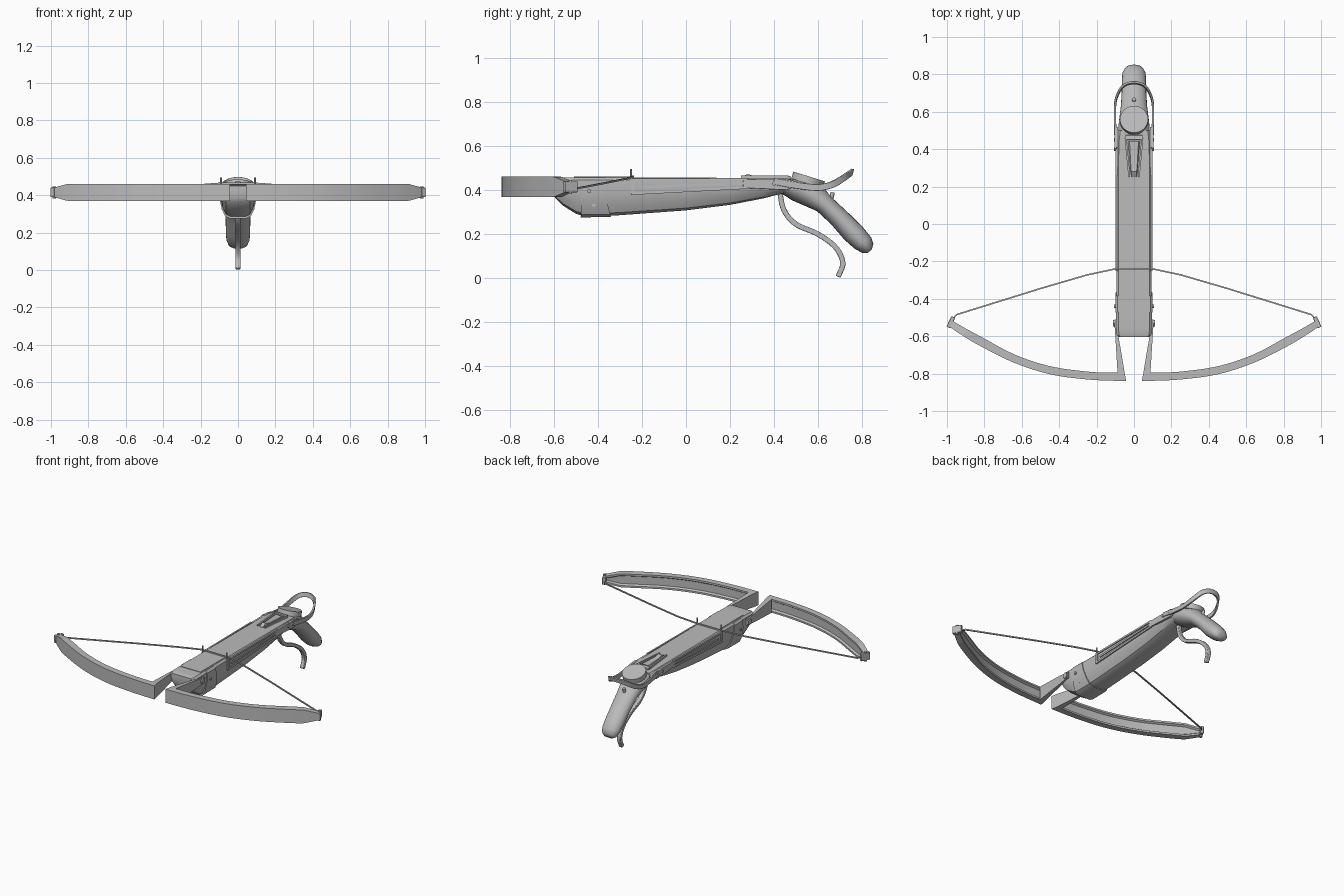
import bpy, math
from mathutils import Vector

if "Cube" in bpy.data.objects:
    bpy.data.objects.remove(bpy.data.objects["Cube"])

metal = bpy.data.materials.new("plain_grey")
metal.use_nodes = True
GREY = (0.5, 0.5, 0.5, 1)
metal.diffuse_color = GREY
metal.node_tree.nodes["Principled BSDF"].inputs["Base Color"].default_value = GREY


def finish(ob, angle=35, bevel=0):
    ob.data.materials.append(metal)
    bpy.ops.object.select_all(action="DESELECT")
    ob.select_set(True)
    bpy.context.view_layer.objects.active = ob
    if bevel:
        mod = ob.modifiers.new("bevel", "BEVEL")
        mod.width, mod.segments = bevel, 2
    bpy.ops.object.mode_set(mode="EDIT")
    bpy.ops.mesh.select_all(action="SELECT")
    bpy.ops.mesh.normals_make_consistent(inside=False)
    bpy.ops.object.mode_set(mode="OBJECT")
    bpy.ops.object.shade_smooth_by_angle(angle=math.radians(angle))
    return ob


def loft(name, rings, angle=35, bevel=0):
    """Skin a list of equal rings and cap both ends."""
    n = len(rings[0])
    faces = [(k * n + i, k * n + (i + 1) % n, (k + 1) * n + (i + 1) % n, (k + 1) * n + i)
             for k in range(len(rings) - 1) for i in range(n)]
    faces += [tuple(range(n)), tuple(range((len(rings) - 1) * n, len(rings) * n))]
    me = bpy.data.meshes.new(name)
    me.from_pydata([p for r in rings for p in r], [], faces)
    ob = bpy.data.objects.new(name, me)
    bpy.context.collection.objects.link(ob)
    return finish(ob, angle, bevel)


def smooth_path(pts, steps=6):
    """Catmull-Rom curve through the points."""
    p = [Vector(q) for q in pts]
    p = [2 * p[0] - p[1]] + p + [2 * p[-1] - p[-2]]
    out = []
    for a, b, c, d in zip(p, p[1:], p[2:], p[3:]):
        for s in range(steps):
            t = s / steps
            out.append(0.5 * (2 * b + (c - a) * t + (2 * a - 5 * b + 4 * c - d) * t * t
                              + (3 * b - a - 3 * c + d) * t ** 3))
    return out + [p[-2]]


def ribbon(name, path, wide, thick, axis, bevel=0):
    """Flat strip along a path; its width runs along the given axis."""
    rings = []
    for i, p in enumerate(path):
        tan = (path[min(i + 1, len(path) - 1)] - path[max(i - 1, 0)]).normalized()
        w = Vector(axis)
        w = (w - tan * w.dot(tan)).normalized()
        n = tan.cross(w) * thick / 2
        w = w * wide / 2
        rings.append([p + w + n, p - w + n, p - w - n, p + w - n])
    return loft(name, rings, 35, bevel)


def slab(name, outline, x0, x1, bevel=0):
    """Side profile in (y, z) extruded between two x positions."""
    return loft(name, [[(x, y, z) for y, z in outline] for x in (x0, x1)], 35, bevel)


def rod(name, a, b, r, sides=12):
    a, b = Vector(a), Vector(b)
    bpy.ops.mesh.primitive_cylinder_add(vertices=sides, radius=r, depth=(b - a).length,
                                        location=(a + b) / 2)
    ob = bpy.context.object
    ob.name = name
    ob.rotation_euler = (b - a).to_track_quat("Z", "Y").to_euler()
    return finish(ob)


def stock_ring(y, top, bottom, hw, grow=0, lean=0):
    """Flat-topped section that narrows to a rounded keel."""
    h = top - bottom
    half = [(hw - 0.012, top), (hw, top - 0.012), (hw, top - 0.4 * h),
            (hw * 0.86, bottom + 0.28 * h), (hw * 0.68, bottom + 0.07 * h), (hw * 0.42, bottom)]
    half = [(x + grow, z) for x, z in half]
    ring = half + [(-x, z) for x, z in reversed(half)]
    return [(x, y + lean * (top - z), z - (grow if z < top - 0.1 else 0)) for x, z in ring]


# Wooden stock
body = [(-0.605, 0.45, 0.385, 0.082), (-0.595, 0.455, 0.365, 0.092), (-0.56, 0.457, 0.33, 0.095),
        (-0.50, 0.458, 0.292, 0.095), (-0.46, 0.458, 0.28, 0.095), (-0.30, 0.458, 0.286, 0.094),
        (0.0, 0.457, 0.308, 0.094), (0.2, 0.456, 0.333, 0.094), (0.35, 0.455, 0.362, 0.094),
        (0.44, 0.453, 0.385, 0.092), (0.50, 0.448, 0.395, 0.085)]
loft("stock", [stock_ring(*s) for s in body], 30)

# Wrapped bracket round the front of the stock, with a slanted rear edge
loft("front_bracket", [stock_ring(-0.47, 0.457, 0.281, 0.095, 0.005, -0.05),
                       stock_ring(-0.385, 0.457, 0.283, 0.095, 0.005, 0.25)], 30)
loft("top_front_plate", [[(x, y, z) for x, y in ((-0.075, -0.51), (0.075, -0.51),
                          (0.075, -0.25), (-0.075, -0.25))] for z in (0.45, 0.461)])

# Pistol grip: ellipses between upper and lower profile points
grip = [(0.44, 0.445, 0.42, 0.39, 0.07), (0.50, 0.457, 0.45, 0.375, 0.082),
        (0.57, 0.45, 0.48, 0.355, 0.083), (0.625, 0.41, 0.53, 0.333, 0.077),
        (0.67, 0.36, 0.595, 0.305, 0.07), (0.74, 0.295, 0.66, 0.245, 0.066),
        (0.81, 0.225, 0.72, 0.175, 0.065), (0.842, 0.185, 0.765, 0.135, 0.062),
        (0.852, 0.155, 0.80, 0.115, 0.05), (0.845, 0.13, 0.825, 0.113, 0.03)]
rings = []
for yt, zt, yb, zb, hw in grip:
    mid, up = Vector((0, (yt + yb) / 2, (zt + zb) / 2)), Vector((0, yt - yb, zt - zb)) / 2
    rings.append([mid + up * math.cos(a) + Vector((hw * math.sin(a), 0, 0))
                  for a in [math.tau * i / 24 for i in range(24)]])
loft("grip", rings, 60)
rod("grip_cap", (0, 0.55, 0.43), (0, 0.56, 0.462), 0.075, 32)
rod("cap_screw", (0, 0.66, 0.36), (0, 0.667, 0.39), 0.01)

# Long lever hanging below the grip
lever = smooth_path([(0, 0.425, 0.40), (0, 0.445, 0.31), (0, 0.50, 0.245), (0, 0.60, 0.2),
                     (0, 0.68, 0.14), (0, 0.713, 0.07), (0, 0.692, 0.006)])
ribbon("lever", lever, 0.026, 0.024, (1, 0, 0), 0.004)

# Rear loop strap around the back of the stock
side = [(0.098, 0.40, 0.44), (0.1, 0.50, 0.422), (0.102, 0.60, 0.412), (0.095, 0.67, 0.428),
        (0.06, 0.735, 0.468)]
loop = side + [(0, 0.755, 0.482)] + [(-x, y, z) for x, y, z in reversed(side)]
ribbon("rear_loop", smooth_path(loop), 0.03, 0.012, (0, 0.25, 1), 0.002)

# Lock: tapered frame with a raised catch and a rear stop
for s in (-1, 1):
    ribbon("lock_rail", [Vector((s * 0.025, 0.25, 0.458)), Vector((s * 0.045, 0.46, 0.458))],
           0.018, 0.01, (0, 0, 1))
loft("lock_catch", [[(-w, y, 0.45), (w, y, 0.45), (w * 0.7, y, z), (-w * 0.7, y, z)]
                    for y, w, z in ((0.25, 0.016, 0.458), (0.28, 0.02, 0.474), (0.31, 0.024, 0.464),
                                    (0.44, 0.034, 0.464))])
slab("lock_stop", [(0.45, 0.45), (0.475, 0.45), (0.475, 0.464), (0.45, 0.468)], -0.046, 0.046, 0.003)

# Bow string, gently bowed on each side
half = [(0.985, -0.53, 0.41), (0.95, -0.485, 0.41), (0.5, -0.345, 0.437), (0.25, -0.272, 0.452),
        (0.1, -0.24, 0.463)]
string = [Vector(p) for p in half] + [Vector((-x, y, z)) for x, y, z in reversed(half)]
ribbon("bow_string", string, 0.008, 0.008, (0, 0, 1))

# Bow limb outer and inner edges seen from above, with half heights
outer = smooth_path([(0.042, -0.84, 0), (0.24, -0.832, 0), (0.45, -0.803, 0), (0.65, -0.738, 0),
                     (0.83, -0.648, 0), (0.93, -0.588, 0), (0.985, -0.55, 0)])
inner = smooth_path([(0.085, -0.795, 0), (0.24, -0.79, 0), (0.45, -0.76, 0), (0.64, -0.697, 0),
                     (0.81, -0.607, 0), (0.91, -0.553, 0), (0.97, -0.518, 0)])
MID = 0.415
for s in (-1, 1):
    tag = "left_" if s > 0 else "right_"
    rings = []
    for o, i in zip(outer, inner):
        h = 0.046 if o.x < 0.91 else 0.046 - (o.x - 0.91) * 0.28
        groove = i.lerp(o, 0.3)
        section = [(o, -h), (o, h), (i, h), (i, h - 0.012), (groove, h - 0.02),
                   (groove, 0.02 - h), (i, 0.012 - h), (i, -h)]
        rings.append([(s * p.x, p.y, MID + z) for p, z in section])
    loft(tag + "bow_limb", rings, 30)

    # Nock cap at the limb tip
    ribbon(tag + "tip_cap", [Vector((s * 0.966, -0.497, MID)), Vector((s * 0.993, -0.553, MID))],
           0.05, 0.022, (0, 0, 1), 0.003)
    rod(tag + "tip_pin", (s * 0.982, -0.527, 0.382), (s * 0.982, -0.527, 0.446), 0.009)

    # Arm joining the limb to the stock
    loft(tag + "bow_arm", [[(s * x, y, MID + z) for x, z in ((a, -h), (b, -h), (b, h), (a, h))]
                           for y, a, b, h in ((-0.84, 0.042, 0.05, 0.046), (-0.795, 0.05, 0.088, 0.046),
                                              (-0.60, 0.083, 0.1, 0.03), (-0.54, 0.09, 0.104, 0.022),
                                              (-0.51, 0.09, 0.104, 0.02))])
    rod(tag + "arm_bolt", (s * 0.09, -0.53, MID), (s * 0.112, -0.53, MID), 0.02, 6)

    # String peg
    rod(tag + "string_peg", (s * 0.09, -0.25, 0.44), (s * 0.09, -0.25, 0.495), 0.005, 8)

    # Side rails with a slot between them
    rails = [[(-0.25, 0.44), (-0.25, 0.452), (0.28, 0.455), (0.28, 0.443)],
             [(-0.25, 0.378), (-0.25, 0.39), (0.28, 0.418), (0.28, 0.406)],
             [(-0.25, 0.39), (-0.25, 0.44), (-0.235, 0.44), (-0.235, 0.39)],
             [(-0.21, 0.407), (-0.21, 0.42), (0.27, 0.437), (0.27, 0.425)]]
    for r in rails:
        slab(tag + "side_rail", r, s * 0.09, s * 0.1)

    # Rear side plate and rivets
    slab(tag + "rear_plate", [(0.26, 0.41), (0.26, 0.45), (0.46, 0.452), (0.52, 0.435), (0.46, 0.4)],
         s * 0.085, s * 0.1, 0.002)
    for y, z, x in ((-0.44, 0.395, 0.1), (-0.42, 0.333, 0.082), (0.40, 0.43, 0.1), (0.45, 0.425, 0.1)):
        rod(tag + "rivet", (s * (x - 0.015), y, z), (s * (x + 0.007), y, z), 0.009)
